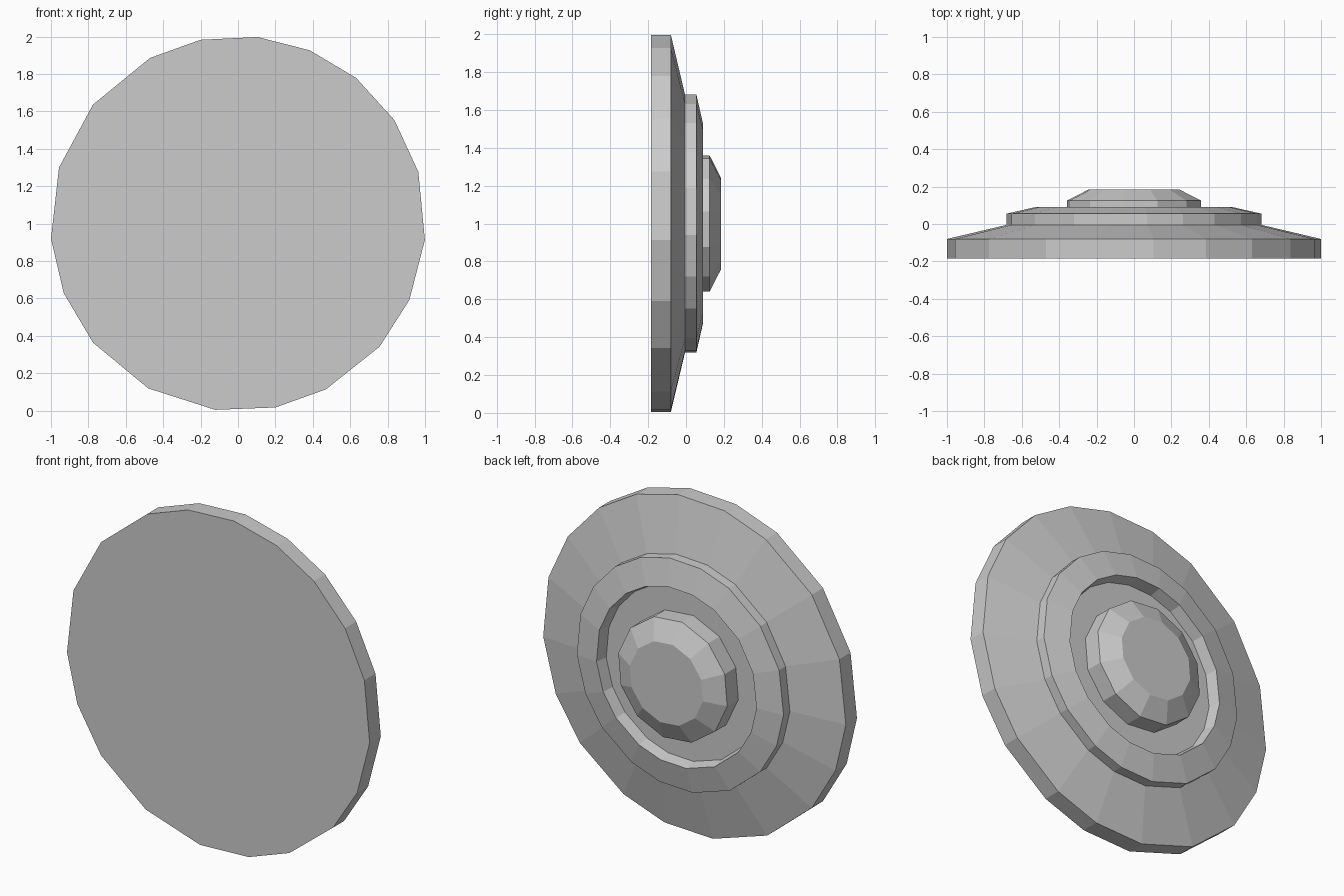
import bpy, bmesh
from math import cos, sin, radians

if "Cube" in bpy.data.objects:
    bpy.data.objects.remove(bpy.data.objects["Cube"])


def lathe(name, profile, angles, cap_start=False, cap_end=False):
    """Spin (radius, y) points about the y axis through z = 1."""
    bm = bmesh.new()
    rings = [[bm.verts.new((r * cos(radians(a)), y, 1 + r * sin(radians(a))))
              for a in angles] for r, y in profile]
    n = len(angles)
    for lo, hi in zip(rings, rings[1:]):
        for i in range(n):
            j = (i + 1) % n
            bm.faces.new((lo[i], hi[i], hi[j], lo[j]))
    if cap_start:
        bm.faces.new(rings[0])
    if cap_end:
        bm.faces.new(rings[-1][::-1])
    # profile runs from front (-y) to back (+y), so the winding faces outward
    mesh = bpy.data.meshes.new(name)
    bm.to_mesh(mesh)
    bm.free()
    obj = bpy.data.objects.new(name, mesh)
    bpy.context.collection.objects.link(obj)
    return obj


# slightly uneven facets of the hand-cut rim
rim_angles = [16, 33.5, 51, 67.5, 84, 101.5, 118, 140.6, 162.6, 184.6,
              201.7, 219.4, 241.4, 263, 281.5, 297.9, 319, 336, 355]

# stepped disc: flat front, rim, sloped shoulder, raised ring, sunken groove
lathe("stepped_disc",
      [(1.003, -0.185), (1.003, -0.08), (0.685, -0.005), (0.685, 0.055),
       (0.53, 0.09), (0.515, 0.02), (0.34, 0.02)],
      rim_angles, cap_start=True)

# central boss with a chamfered top
lathe("centre_boss",
      [(0.365, 0.02), (0.365, 0.125), (0.245, 0.185)],
      [i * 30 + 10 for i in range(12)], cap_end=True)

# make all normals point outward
for obj in bpy.context.collection.objects:
    bm = bmesh.new()
    bm.from_mesh(obj.data)
    bmesh.ops.recalc_face_normals(bm, faces=bm.faces)
    bm.to_mesh(obj.data)
    bm.free()
